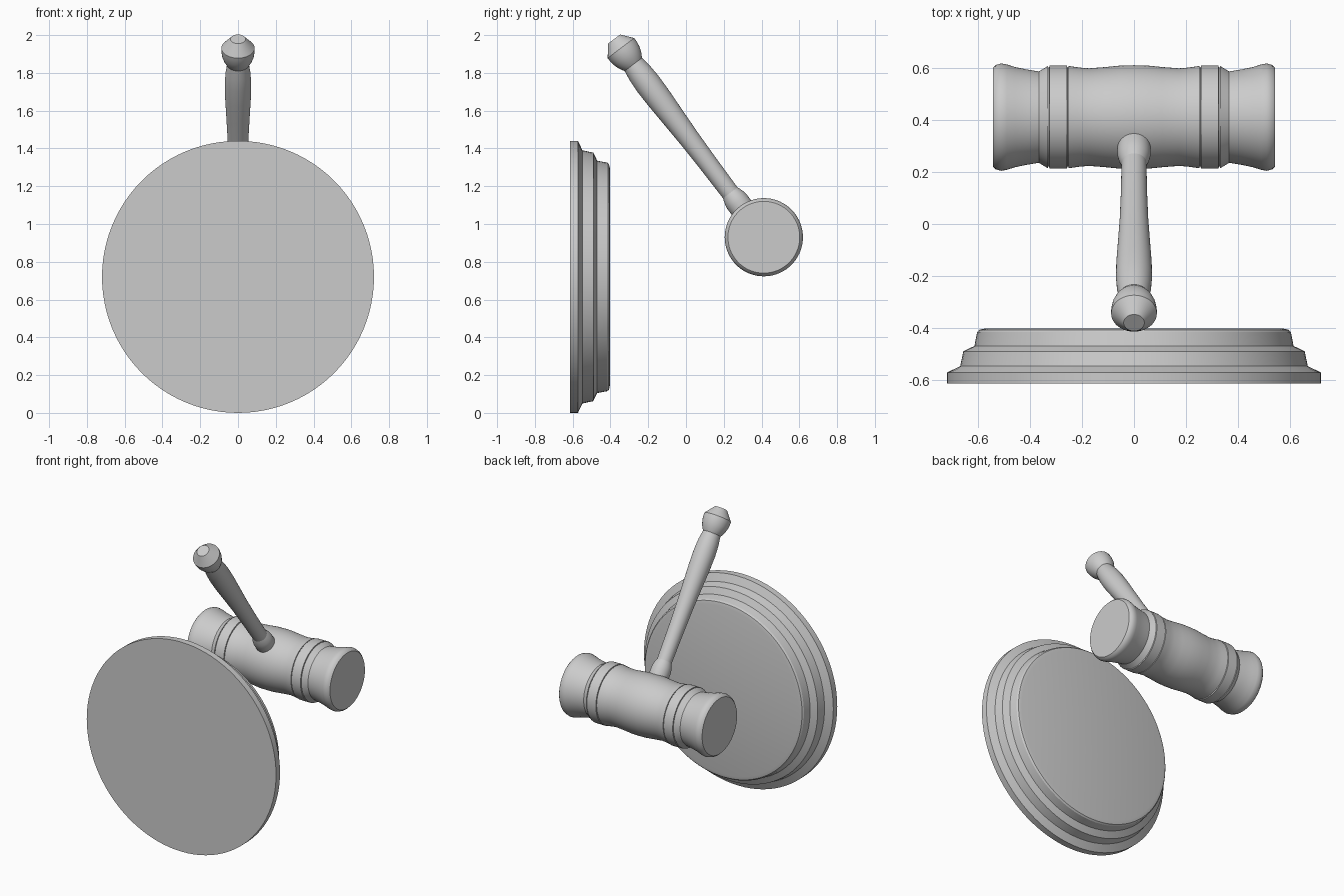
import bpy, bmesh, math
from mathutils import Vector

cube = bpy.data.objects.get("Cube")
if cube:
    bpy.data.objects.remove(cube, do_unlink=True)

GREY = (0.6, 0.6, 0.6, 1.0)
grey = bpy.data.materials.new("plain_grey")
grey.use_nodes = True
grey.diffuse_color = GREY
grey.node_tree.nodes["Principled BSDF"].inputs["Base Color"].default_value = GREY


def lathe(name, profile, origin, axis, segments=72):
    """Turn (distance, radius) points around an axis and cap both ends."""
    bm = bmesh.new()
    rings = []
    for dist, rad in profile:
        ring = []
        for i in range(segments):
            a = math.tau * i / segments
            ring.append(bm.verts.new((rad * math.cos(a), rad * math.sin(a), dist)))
        rings.append(ring)
    for low, high in zip(rings, rings[1:]):
        for i in range(segments):
            j = (i + 1) % segments
            bm.faces.new((low[i], low[j], high[j], high[i]))
    bm.faces.new(rings[0][::-1])
    bm.faces.new(rings[-1])
    bmesh.ops.recalc_face_normals(bm, faces=bm.faces)
    mesh = bpy.data.meshes.new(name)
    bm.to_mesh(mesh)
    bm.free()
    mesh.materials.append(grey)
    obj = bpy.data.objects.new(name, mesh)
    bpy.context.collection.objects.link(obj)
    obj.location = origin
    obj.rotation_mode = 'QUATERNION'
    obj.rotation_quaternion = Vector(axis).to_track_quat('Z', 'Y')
    bpy.ops.object.select_all(action='DESELECT')
    obj.select_set(True)
    bpy.context.view_layer.objects.active = obj
    bpy.ops.object.shade_smooth_by_angle(angle=math.radians(30))
    return obj


# Stepped round sounding block, standing on its rim
lathe("sounding_block", [
    (0, 0.72), (0.043, 0.72), (0.067, 0.67), (0.124, 0.658),
    (0.145, 0.615), (0.198, 0.605), (0.207, 0.597), (0.212, 0.575),
], (0, -0.615, 0.72), (0, 1, 0), 96)

# Mallet head: half profile from the middle outwards, then mirrored
half = [
    (0, 0.2), (0.05, 0.199), (0.11, 0.193), (0.173, 0.188), (0.21, 0.191),
    (0.252, 0.197), (0.253, 0.191), (0.257, 0.191), (0.258, 0.199),
    (0.326, 0.199), (0.327, 0.191), (0.331, 0.191), (0.332, 0.197),
    (0.367, 0.176), (0.41, 0.183), (0.458, 0.193), (0.49, 0.203),
    (0.512, 0.207), (0.533, 0.201), (0.544, 0.19),
]
head_centre = Vector((0, 0.412, 0.93))
lathe("mallet_head", [(-d, r) for d, r in half[:0:-1]] + half, head_centre, (1, 0, 0))

# Handle and its turned parts share one slanted axis
slant = (0, -0.603, 0.798)
lathe("handle", [
    (0.1, 0.05), (0.3, 0.048), (0.5, 0.051), (0.65, 0.055), (0.8, 0.062),
    (0.92, 0.068), (1.02, 0.07), (1.09, 0.066), (1.17, 0.054),
], head_centre, slant, 48)
lathe("handle_collar", [
    (0.12, 0.062), (0.2, 0.064), (0.235, 0.064), (0.26, 0.06), (0.285, 0.052),
    (0.3, 0.046),
], head_centre, slant, 48)
lathe("handle_knob", [
    (1.135, 0.05), (1.15, 0.06), (1.175, 0.074), (1.205, 0.084), (1.235, 0.088),
    (1.255, 0.088), (1.315, 0.04),
], head_centre, slant, 48)
